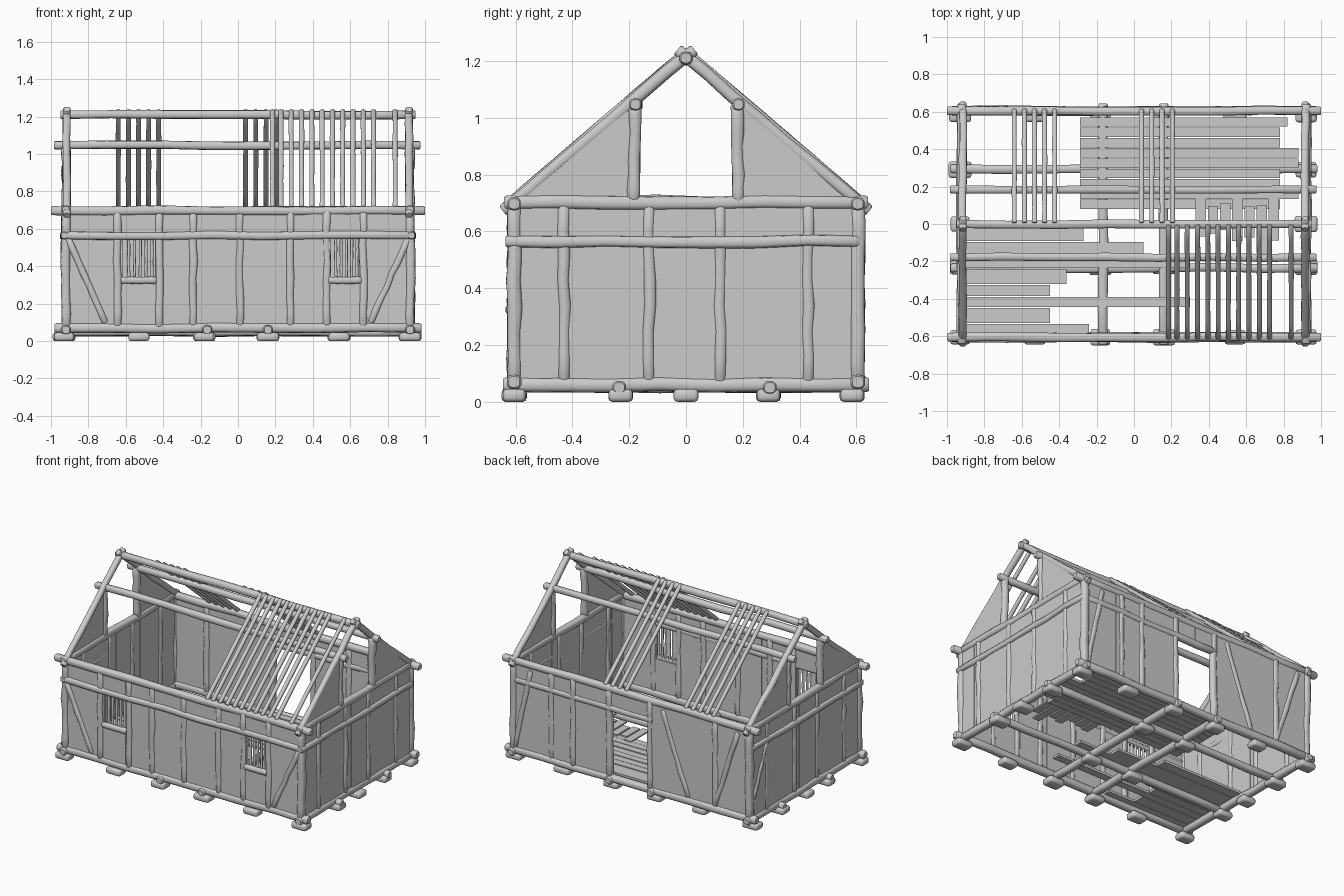
import bpy, bmesh, math, random
from mathutils import Vector

random.seed(4)
cube = bpy.data.objects.get("Cube")
if cube:
    bpy.data.objects.remove(cube, do_unlink=True)

timber = bpy.data.materials.new("pale_grey_timber")
timber.use_nodes = True
GREY = (0.6, 0.6, 0.6, 1)
timber.diffuse_color = GREY
timber.node_tree.nodes["Principled BSDF"].inputs["Base Color"].default_value = GREY

WX, WY = 0.92, 0.605           # wall centre planes
SILL, RAIL, PLATE = 0.07, 0.565, 0.697
RIDGE = 1.21


def finish(name, bm):
    bmesh.ops.recalc_face_normals(bm, faces=bm.faces[:])
    me = bpy.data.meshes.new(name)
    bm.to_mesh(me)
    bm.free()
    me.materials.append(timber)
    me.shade_smooth()
    me.set_sharp_from_angle(angle=math.radians(50))
    ob = bpy.data.objects.new(name, me)
    bpy.context.collection.objects.link(ob)
    return ob


def log(bm, a, b, r, wobble=0.004, sides=10, rings=7):
    """Hand-hewn log: rounded square section, slightly crooked."""
    a, b = Vector(a), Vector(b)
    d = (b - a).normalized()
    u = d.cross(Vector((0, 0, 1)) if abs(d.z) < 0.9 else Vector((1, 0, 0))).normalized()
    v = d.cross(u)
    stations = [(0, 0.78), (min(0.2, 0.3 * r / (b - a).length), 1)]
    stations += [(i / rings, 1) for i in range(1, rings)]
    stations += [(1 - stations[1][0], 1), (1, 0.78)]
    prev = None
    for t, s in stations:
        inner = 0.05 < t < 0.95
        off = (u * random.uniform(-1, 1) + v * random.uniform(-1, 1)) * wobble * inner
        size = r * s * (1 + random.uniform(-0.07, 0.07) * inner)
        ring = []
        for k in range(sides):
            c, q = (f(math.tau * (k + 0.5) / sides) for f in (math.cos, math.sin))
            c, q = (math.copysign(abs(w) ** 0.75, w) for w in (c, q))
            ring.append(bm.verts.new(a.lerp(b, t) + off + (u * c + v * q) * size))
        if prev:
            for k in range(sides):
                n = (k + 1) % sides
                bm.faces.new((prev[k], prev[n], ring[n], ring[k]))
        else:
            bm.faces.new(ring[::-1])
        prev = ring
    bm.faces.new(prev)


def logs(name, items, r, wobble=0.004):
    bm = bmesh.new()
    for a, b in items:
        log(bm, a, b, r, wobble)
    return finish(name, bm)


def box(bm, lo, hi):
    vs = bmesh.ops.create_cube(bm, size=1)["verts"]
    for vert in vs:
        vert.co = [l + (h - l) * (c + 0.5) for l, h, c in zip(lo, hi, vert.co)]
    return vs


def boards(name, along_x, pos, rects):
    """Upright plank cladding filling rectangles (start, end, low, high)."""
    bm = bmesh.new()
    for s0, s1, z0, z1 in rects:
        n = max(1, round((s1 - s0) / 0.13))
        for i in range(n):
            p, q = s0 + (s1 - s0) * i / n, s0 + (s1 - s0) * (i + 1) / n
            h = 0.012 + random.uniform(-0.002, 0.002)
            if along_x:
                box(bm, (p, pos - h, z0), (q, pos + h, z1))
            else:
                box(bm, (pos - h, p, z0), (pos + h, q, z1))
    return finish(name, bm)


# Foundation stones
bm = bmesh.new()
stone_x, stone_y = (-0.93, -0.53, -0.18, 0.16, 0.54, 0.92), (-0.605, -0.23, 0, 0.29, 0.585)
for x in stone_x:
    for y in stone_y:
        edge = abs(y) > 0.5 or abs(x) > 0.9
        if edge or (abs(x) < 0.3 and y != 0):
            w, d = random.uniform(0.05, 0.062), random.uniform(0.038, 0.045)
            vs = box(bm, (x - w, y - d, 0.005), (x + w, y + d, 0.05))
            es = list({e for vert in vs for e in vert.link_edges})
            bmesh.ops.bevel(bm, geom=es, offset=0.014, segments=2, affect='EDGES', profile=0.5)
low = min(vert.co.z for vert in bm.verts)
for vert in bm.verts:
    vert.co.z -= low
finish("foundation_stones", bm)

# Base frame: long sills and cross sills
logs("long_sills", [((-0.98, y, SILL), (0.98, y, SILL)) for y in (-WY, WY)], 0.026)
logs("inner_long_sills", [((-0.98, y, 0.05), (0.98, y, 0.05)) for y in (-0.235, 0.295)], 0.024)
logs("cross_sills", [((x, -0.645, 0.06), (x, 0.645, 0.06)) for x in (-WX, -0.165, 0.16, WX)], 0.026)

# Floor planks, partly missing: (x start, x end, y start, y end)
bm = bmesh.new()
front_rows = [(-0.27, -0.09, -0.02), (0.05, -0.235, -0.095), (-0.36, -0.32, -0.24),
              (-0.45, -0.385, -0.325), (0.3, -0.445, -0.39), (-0.45, -0.53, -0.45), (-0.24, -0.59, -0.535)]
for end, y0, y1 in front_rows:
    box(bm, (-0.9, y0, 0.075), (end, y1, 0.092))
box(bm, (0.05, -0.235, 0.075), (0.3, -0.17, 0.092))
for i in range(9):
    y = 0.08 + i * 0.055
    end = random.choice((0.78, 0.82, 0.88))
    box(bm, (-0.29, y, 0.075), (end, y + 0.05, 0.09 + random.uniform(0, 0.006)))
for i in range(7):
    x = 0.33 + i * 0.065
    box(bm, (x, random.uniform(-0.2, -0.02), 0.092), (x + 0.055, random.uniform(0.05, 0.2), 0.102))
finish("floor_planks", bm)

# Corner posts, wall plates and rails
logs("corner_posts", [((x, y, 0.06), (x, y, 0.7)) for x in (-WX, WX) for y in (-WY, WY)], 0.025)
logs("long_wall_plates", [((-1.0, y, PLATE), (1.0, y, PLATE)) for y in (-WY, WY)], 0.024)
logs("end_wall_plates", [((x, -0.64, PLATE + 0.005), (x, 0.64, PLATE + 0.005)) for x in (-WX, WX)], 0.024)
logs("front_rail", [((-0.94, -WY - 0.008, RAIL), (0.94, -WY - 0.008, RAIL))], 0.022)
logs("back_rail", [((-0.17, WY, RAIL), (0.94, WY, RAIL))], 0.022)
logs("end_rails", [((s * (WX + 0.008), -0.635, RAIL), (s * (WX + 0.008), 0.61, RAIL)) for s in (-1, 1)], 0.021)

# Wall posts
logs("front_posts", [((x, -WY, SILL), (x, -WY, PLATE)) for x in (-0.645, -0.42, -0.24, 0.01, 0.28, 0.475, 0.67)], 0.022)
logs("back_posts", [((x, WY, SILL), (x, WY, PLATE)) for x in (-0.66, -0.15, 0.17, 0.45, 0.62)], 0.022)
logs("end_posts", [((s * WX, y, SILL), (s * WX, y, PLATE)) for s in (-1, 1) for y in (-0.43, -0.13, 0.12, 0.43)], 0.021)

# Diagonal braces
logs("front_braces", [((s * 0.91, -WY - 0.006, 0.55), (s * 0.71, -WY - 0.006, 0.1)) for s in (-1, 1)], 0.018)
logs("back_braces", [((0.9, WY + 0.006, 0.1), (0.78, WY + 0.006, 0.66)),
                     ((-0.45, WY + 0.006, 0.1), (-0.25, WY + 0.006, 0.66)),
                     ((-0.66, WY + 0.006, 0.1), (-0.84, WY + 0.006, 0.66))], 0.018)
logs("end_brace", [((-WX - 0.006, 0.58, 0.2), (-WX - 0.006, 0.43, 0.55))], 0.017)

# Cladding with window and door openings
WINDOWS = ((-0.615, -0.445), (0.495, 0.65))
rects, edge = [], -WX
for w0, w1 in WINDOWS:
    rects += [(edge, w0, SILL, PLATE), (w0, w1, SILL, 0.32), (w0, w1, RAIL, PLATE)]
    edge = w1
boards("front_cladding", True, -WY, rects + [(edge, WX, SILL, PLATE)])
boards("back_cladding", True, WY, [(-WX, -0.15, SILL, PLATE), (-0.15, 0.17, RAIL, PLATE), (0.17, WX, SILL, PLATE)])
for side, s in (("left", 1), ("right", -1)):
    boards(side + "_cladding", False, s * WX, [(-WY, WY, SILL, PLATE)])

# Window sills and bars
logs("window_sills", [((a - 0.01, -WY - 0.01, 0.325), (b + 0.01, -WY - 0.01, 0.325)) for a, b in WINDOWS], 0.019, 0.001)
logs("window_bars", [((a + (b - a) * k / 5.5, -WY, 0.32), (a + (b - a) * k / 5.5, -WY, RAIL))
                     for a, b in WINDOWS for k in range(1, 6)], 0.008, 0.001)

# Gables: posts, rafters and triangular panels
logs("gable_posts", [((s * WX, y, 0.7), (s * WX, y * 0.97, 1.05)) for s in (-1, 1) for y in (-0.185, 0.185)], 0.023)
logs("gable_rafters", [((s * 0.915, -t * 0.03, 1.24), (s * 0.915, t * 0.645, 0.672))
                       for s in (-1, 1) for t in (-1, 1)], 0.021)
bm = bmesh.new()
for s in (-1, 1):
    for t in (-1, 1):
        outline = [(0.18, 0.7), (0.61, 0.7), (0.18, 1.055)]
        face = bm.faces.new([bm.verts.new((s * WX - 0.012, t * y, z)) for y, z in outline])
        new = bmesh.ops.extrude_face_region(bm, geom=[face])["geom"]
        bmesh.ops.translate(bm, vec=(0.024, 0, 0), verts=[g for g in new if isinstance(g, bmesh.types.BMVert)])
finish("gable_panels", bm)

# Ridge, purlins and the surviving thin rafters
logs("ridge_pole", [((-0.95, 0, RIDGE), (0.95, 0, RIDGE))], 0.023)
logs("purlins", [((-0.985, y, 1.047), (0.975, y, 1.047)) for y in (-0.178, 0.185)], 0.022)
front_x = [0.185, 0.23] + [0.285 + 0.055 * i for i in range(9)] + [0.84]
back_x = [-0.64 + 0.054 * i for i in range(5)] + [0.04 + 0.055 * i for i in range(4)]
for name, side, xs in (("front_rafters", -1, front_x), ("back_rafters", 1, back_x)):
    logs(name, [((x, side * 0.005, 1.232), (x, side * 0.61, 0.715)) for x in xs], 0.0135, 0.001)
